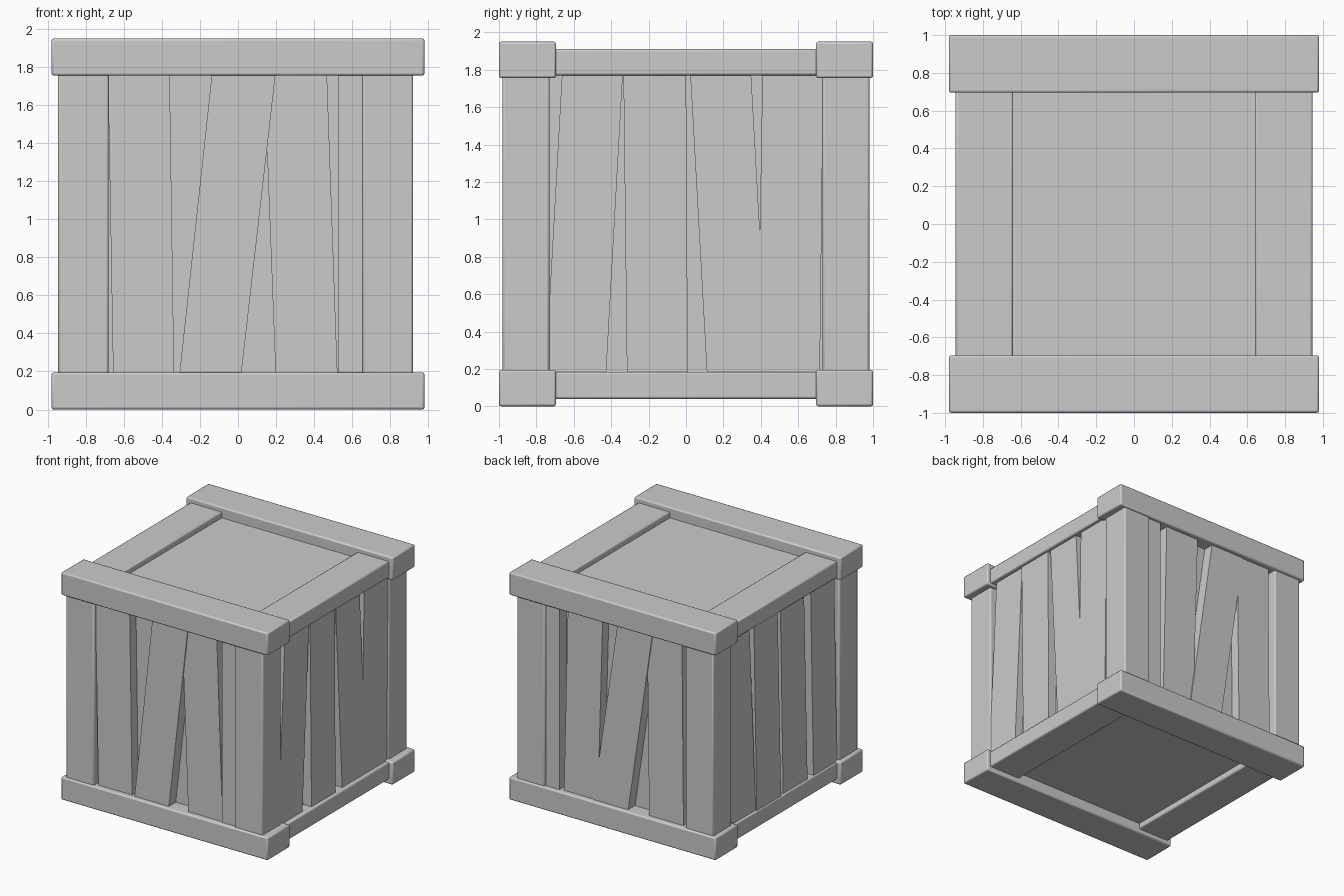
import bpy, bmesh
from mathutils import Matrix
from math import radians

if "Cube" in bpy.data.objects:
    bpy.data.objects.remove(bpy.data.objects["Cube"])


def finish(name, bm, bevel):
    bmesh.ops.recalc_face_normals(bm, faces=bm.faces)
    mesh = bpy.data.meshes.new(name)
    bm.to_mesh(mesh)
    bm.free()
    ob = bpy.data.objects.new(name, mesh)
    bpy.context.collection.objects.link(ob)
    if bevel:
        mod = ob.modifiers.new("edge_round", 'BEVEL')
        mod.width = bevel
        mod.segments = 2
    return ob


def box(name, x, y, z, bevel=0.012):
    bm = bmesh.new()
    bmesh.ops.create_cube(bm, size=1)
    for v in bm.verts:
        v.co = [r[0] + (c + 0.5) * (r[1] - r[0]) for r, c in zip((x, y, z), v.co)]
    return finish(name, bm, bevel)


def plank(name, bottom, top, outer, inner, angle):
    """Slanted board on the front, turned about z to its own side."""
    bm = bmesh.new()
    z0, z1 = 0.12, 1.83
    outline = [(bottom[0], z0), (bottom[1], z0), (top[1], z1), (top[0], z1)]
    face = bm.faces.new([bm.verts.new((u, -outer, z)) for u, z in outline])
    ext = bmesh.ops.extrude_face_region(bm, geom=[face])
    for v in ext["geom"]:
        if isinstance(v, bmesh.types.BMVert):
            v.co.y = -inner
    bm.transform(Matrix.Rotation(radians(angle), 4, 'Z'))
    return finish(name, bm, 0)


# Recessed inner box: top and bottom panels and backing behind the gaps
box("inner_box", (-0.86, 0.84), (-0.87, 0.87), (0.09, 1.86), 0)

# Front and back rails, side rails between them
for level, z, zs in (("bottom", (0.0, 0.195), (0.04, 0.185)),
                     ("top", (1.755, 1.95), (1.77, 1.91))):
    for s, side in ((-1, "front"), (1, "back")):
        box(f"{level}_{side}_rail", (-0.98, 0.98), sorted((s * 0.695, s)), z)
    for s, side in ((-1, "left"), (1, "right")):
        box(f"{level}_{side}_rail", sorted((s * 0.64, s * 0.945)), (-0.71, 0.71), zs)

# Corner posts with a narrow board beside the right-hand ones
for s, side in ((-1, "front"), (1, "back")):
    y = sorted((s * 0.73, s * 0.98))
    box(f"{side}_left_post", (-0.945, -0.68), y, (0.1, 1.85))
    box(f"{side}_right_post", (0.655, 0.92), y, (0.1, 1.85))
    box(f"{side}_narrow_board", (0.525, 0.7), sorted((s * 0.8, s * 0.965)), (0.12, 1.83), 0)

# Slanted planks per side: (bottom edge pair), (top edge pair)
sides = {
    "front": (0, 0.955, 0.84, [
        ((-0.655, -0.335), (-0.685, -0.36)),
        ((-0.315, 0.01), (-0.13, 0.205)),
        ((0.2, 0.525), (0.135, 0.465))]),
    "back": (180, 0.955, 0.84, [
        ((-0.49, -0.17), (-0.45, -0.12)),
        ((-0.215, 0.115), (0.035, 0.365)),
        ((0.32, 0.645), (0.3, 0.63))]),
    "right": (90, 0.91, 0.81, [
        ((-0.755, -0.43), (-0.66, -0.335)),
        ((-0.315, 0.01), (-0.335, 0.0)),
        ((0.115, 0.44), (0.02, 0.345)),
        ((0.38, 0.715), (0.41, 0.735))]),
    "left": (-90, 0.93, 0.83, [
        ((-0.71, -0.38), (-0.8, -0.47)),
        ((-0.38, -0.05), (-0.42, -0.1)),
        ((-0.01, 0.32), (-0.05, 0.27)),
        ((0.4, 0.72), (0.36, 0.68))]),
}
for side, (angle, outer, inner, boards) in sides.items():
    for i, (bottom, top) in enumerate(boards):
        lift = 0.008 if i == 1 else 0
        plank(f"{side}_plank_{i + 1}", bottom, top, outer + lift, inner, angle)

# Soft rounded edges, flat main faces
bpy.ops.object.select_all(action='SELECT')
bpy.context.view_layer.objects.active = bpy.context.selected_objects[0]
bpy.ops.object.shade_smooth_by_angle(angle=radians(40))
